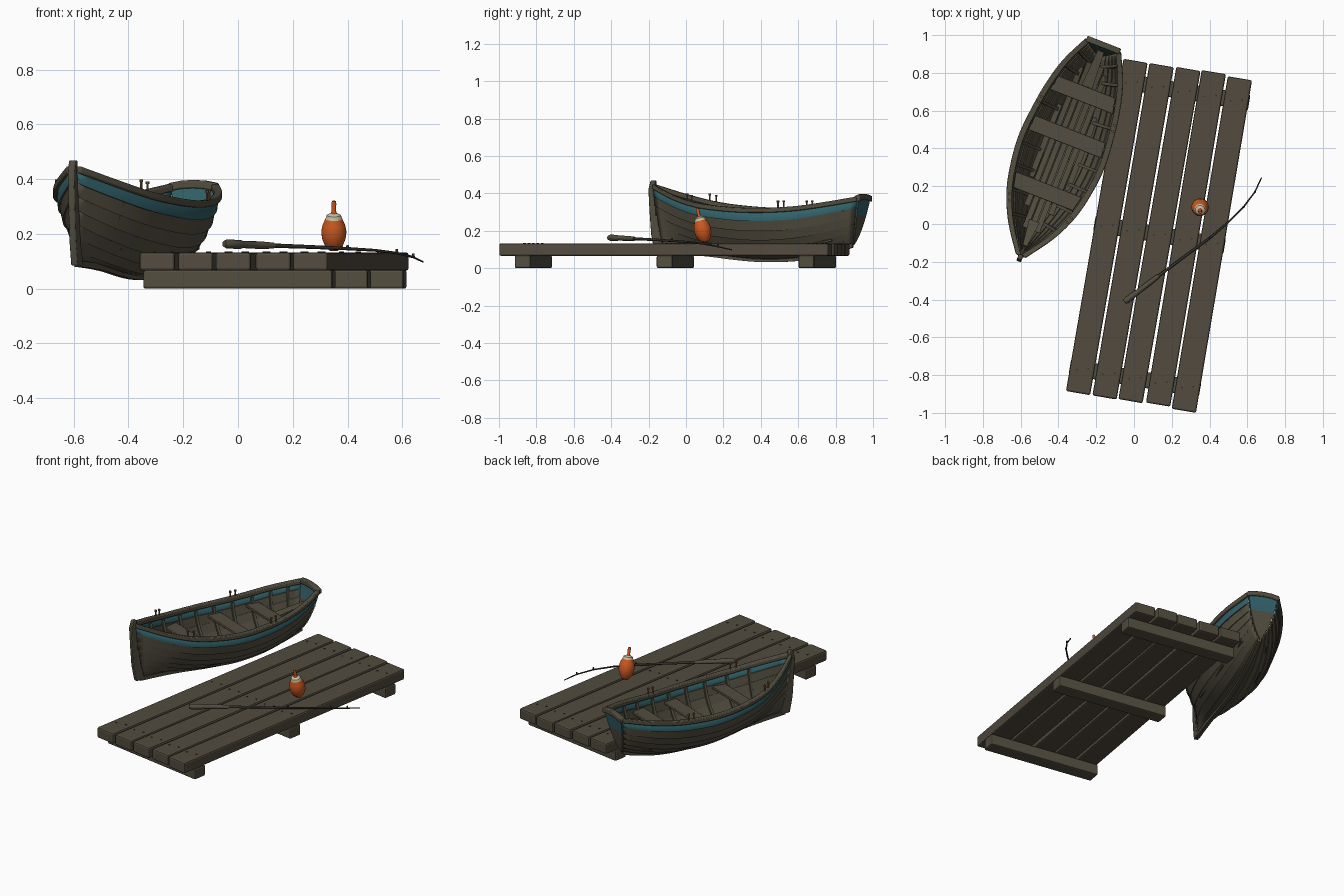
import bpy, bmesh, math, random
from mathutils import Matrix, Vector

random.seed(4)
if "Cube" in bpy.data.objects:
    bpy.data.objects.remove(bpy.data.objects["Cube"])


def material(name, rgb):
    m = bpy.data.materials.new(name)
    m.use_nodes = True
    m.diffuse_color = (*rgb, 1)
    m.node_tree.nodes["Principled BSDF"].inputs["Base Color"].default_value = (*rgb, 1)
    return m


WOOD = material("weathered_wood", (0.085, 0.075, 0.05))
PLANK = material("dock_wood", (0.084, 0.071, 0.049))
TEAL = material("teal_paint", (0.03, 0.12, 0.14))
ORANGE = material("orange_paint", (0.6, 0.1, 0.015))
CREAM = material("cream_paint", (0.6, 0.52, 0.36))
DARK = material("dark_metal", (0.035, 0.03, 0.024))
PEG = material("peg_brown", (0.18, 0.085, 0.035))

BOAT = Matrix.Translation((-0.60, -0.17, 0)) @ Matrix.Rotation(math.radians(-21.4), 4, "Z")
DOCK = Matrix.Translation((0.135, -0.057, 0)) @ Matrix.Rotation(math.radians(-9.7), 4, "Z")


def finish(bm, name, mats, matrix, bevel=0, solid=0, smooth=False):
    if not solid:
        bmesh.ops.recalc_face_normals(bm, faces=bm.faces)
    me = bpy.data.meshes.new(name)
    bm.to_mesh(me)
    bm.free()
    ob = bpy.data.objects.new(name, me)
    bpy.context.collection.objects.link(ob)
    for m in mats:
        me.materials.append(m)
    ob.matrix_world = matrix
    if solid:
        mod = ob.modifiers.new("Thickness", "SOLIDIFY")
        mod.thickness, mod.offset = solid, 0
    if bevel:
        mod = ob.modifiers.new("Bevel", "BEVEL")
        mod.width, mod.segments = bevel, 2
    if smooth:
        bpy.ops.object.select_all(action="DESELECT")
        ob.select_set(True)
        bpy.context.view_layer.objects.active = ob
        bpy.ops.object.shade_smooth_by_angle(angle=math.radians(35))


def box(name, size, matrix, mat, bevel):
    bm = bmesh.new()
    bmesh.ops.create_cube(bm, size=1, matrix=Matrix.Diagonal((*size, 1)))
    finish(bm, name, [mat], matrix, bevel)


def rod(name, radius, depth, matrix, mat):
    bm = bmesh.new()
    bmesh.ops.create_cone(bm, cap_ends=True, segments=8, radius1=radius, radius2=radius, depth=depth)
    finish(bm, name, [mat], matrix)


def bar(name, pts, sides, ups, bevel=0):
    """Rectangular boat timber swept along points; sides and ups are half-extents."""
    bm = bmesh.new()
    rings = []
    for p, s, u in zip(pts, sides, ups):
        rings.append([bm.verts.new(p + a * s + b * u) for a, b in ((-1, -1), (1, -1), (1, 1), (-1, 1))])
    for r, t in zip(rings, rings[1:]):
        for i in range(4):
            j = (i + 1) % 4
            bm.faces.new((r[i], r[j], t[j], t[i]))
    bm.faces.new(rings[0])
    bm.faces.new(rings[-1])
    finish(bm, name, [WOOD], BOAT, bevel, 0, True)


def tube(name, pts, radii, mat):
    cu = bpy.data.curves.new(name, "CURVE")
    cu.dimensions, cu.bevel_depth, cu.bevel_resolution, cu.use_fill_caps = "3D", 1, 2, True
    sp = cu.splines.new("POLY")
    sp.points.add(len(pts) - 1)
    for p, co, r in zip(sp.points, pts, radii):
        p.co, p.radius = (*co, 1), r
    cu.materials.append(mat)
    bpy.context.collection.objects.link(bpy.data.objects.new(name, cu))


# Dock: five long planks on three cross beams, with nails
BEAMS = (-0.77, 0, 0.77)
for v in BEAMS:
    box("cross_beam", (0.70, 0.085, 0.068), DOCK @ Matrix.Translation((0, v, 0.034)), WOOD, 0.008)
for i in range(5):
    x = (i - 2) * 0.141
    tilt = Matrix.Rotation(random.uniform(-0.004, 0.004), 4, "Z")
    place = DOCK @ Matrix.Translation((x, random.uniform(-0.008, 0.008), 0.099)) @ tilt
    box("dock_plank", (0.130, 1.785, 0.066), place, PLANK, 0.009)
    for v in BEAMS:
        for dx in (-0.03, 0.03):
            rod("nail", 0.005, 0.004, DOCK @ Matrix.Translation((x + dx, v + dx / 4, 0.133)), DARK)

# Hull shape: spline keys from bow to stern
LENGTH = 1.2
BREADTH = (0.012, 0.115, 0.182, 0.215, 0.228, 0.217, 0.195, 0.155, 0.085)
SHEER = (0.435, 0.38, 0.34, 0.32, 0.31, 0.31, 0.32, 0.342, 0.37)
KEEL = (0.095, 0.088, 0.077, 0.06, 0.048, 0.048, 0.06, 0.087, 0.125)
ROUND = (0, 0.35, 0.65, 0.75, 0.8, 0.8, 0.75, 0.65, 0.5)


def key(vals, s):
    n = len(vals) - 1
    i = min(int(s * n), n - 1)
    t = s * n - i
    b, c = vals[i], vals[i + 1]
    a = vals[i - 1] if i else 2 * b - c
    d = vals[i + 2] if i + 2 <= n else 2 * c - b
    return b + 0.5 * t * (c - a + t * (2 * a - 5 * b + 4 * c - d + t * (3 * (b - c) + d - a)))


def hull(s, q, side=1, out=0.0):
    """Hull point: s runs bow to stern, q runs keel to sheer."""
    w, lo, hi, th = key(ROUND, s), key(KEEL, s), key(SHEER, s), q * math.pi / 2
    v = key(BREADTH, s) * ((1 - w) * q + w * math.sin(th))
    z = lo + (hi - lo) * ((1 - w) * q + w * (1 - math.cos(th)))
    u = s * LENGTH + (1 - q) * (0.035 * (1 - s) ** 4 - 0.06 * s ** 4)
    n = Vector((q, 0, q - 1)).normalized() * out
    return Vector((side * max(v + n.x, 0), u, z + n.z))


STRAKES, STATIONS = 7, 32
SX, SY, SZ = Vector((1, 0, 0)), Vector((0, 1, 0)), Vector((0, 0, 1))
path = [i / STATIONS for i in range(STATIONS + 1)]

# Overlapping strakes, the top one painted
for side, word in ((-1, "right"), (1, "left")):
    bm = bmesh.new()
    rows = []
    for k in range(STRAKES):
        for q, out in ((k / STRAKES, 0.007 if k else 0), ((k + 1) / STRAKES, 0)):
            rows.append([bm.verts.new(hull(s, q, side, out)) for s in path])
    for r in range(len(rows) - 1):
        for i in range(STATIONS):
            f = bm.faces.new((rows[r][i], rows[r][i + 1], rows[r + 1][i + 1], rows[r + 1][i]))
            f.material_index = int(r == len(rows) - 2)
    finish(bm, word + "_strakes", [WOOD, TEAL], BOAT, 0, 0.006, True)

    # Gunwale follows the sheer
    pts = [hull(s, 1, side) for s in path]
    bar(word + "_gunwale", pts, [SX * 0.016] * len(pts), [SZ * 0.013] * len(pts), 0.005)

    # Ribs inside the planking
    for s in (0.16, 0.26, 0.37, 0.47, 0.57, 0.67, 0.77, 0.86, 0.94):
        qs = [0.15 + 0.1 * j for j in range(9)]
        pts = [hull(s, q, side, -0.006) for q in qs]
        ups = [Vector((side * q, 0, q - 1)).normalized() * 0.006 for q in qs]
        bar(word + "_rib", pts, [SY * 0.008] * len(qs), ups)

    # Paired pegs that hold the oars
    for u in (0.27, 0.81):
        for du in (-0.016, 0.016):
            p = hull((u + du) / LENGTH, 1, side)
            rod(word + "_oar_peg", 0.0045, 0.05, BOAT @ Matrix.Translation(p + SZ * 0.022), PEG)
            rod(word + "_peg_head", 0.0075, 0.01, BOAT @ Matrix.Translation(p + SZ * 0.044), PEG)

# Transom with painted upper part
bm = bmesh.new()
rows = [[bm.verts.new(hull(1, q / STRAKES, side)) for side in (-1, 1)] for q in range(1, STRAKES + 1)]
bm.faces.new((bm.verts.new(hull(1, 0)), rows[0][1], rows[0][0]))
for i, (a, b) in enumerate(zip(rows, rows[1:])):
    bm.faces.new((a[0], a[1], b[1], b[0])).material_index = int(i > 3)
finish(bm, "transom", [WOOD, TEAL], BOAT, 0, 0.016)
edge = [Vector((x * 0.095, LENGTH, key(SHEER, 1) + 0.012 * (1 - x * x))) for x in (-1, -0.5, 0, 0.5, 1)]
bar("transom_cap", edge, [SY * 0.016] * len(edge), [SZ * 0.015] * len(edge), 0.005)

# Stem post and keel
stem = [Vector((0, u, z)) for u, z in ((-0.004, 0.468), (-0.01, 0.42), (0, 0.3), (0.012, 0.18), (0.035, 0.085))]
bar("stem_post", stem, [SX * 0.013] * len(stem), [SY * h for h in (0.013, 0.02, 0.023, 0.026, 0.03)], 0.004)
pts = [hull(s, 0) - SZ * 0.004 for s in path]
bar("keel", pts, [SX * 0.011] * len(pts), [SZ * 0.011] * len(pts))

# Floor slats trimmed to the hull
for i in range(-3, 4):
    v = i * 0.034
    run = [s for s in path if 0.12 < s < 0.93 and hull(s, 0.42).x > abs(v) + 0.014]
    pts = [Vector((v, s * LENGTH, hull(s, 0.38).z)) for s in run]
    bar("floor_slat", pts, [SX * 0.0145] * len(pts), [SZ * 0.005] * len(pts))

# Seats across the boat, and lengthwise boards at stern and bow
for u in (0.366, 0.68, 0.92):
    ss = [(u + d) / LENGTH for d in (-0.042, 0.042)]
    z = hull(u / LENGTH, 0.83).z
    pts = [Vector((0, s * LENGTH, z)) for s in ss]
    bar("seat", pts, [SX * (hull(s, 0.8).x - 0.002) for s in ss], [SZ * 0.008] * 2, 0.003)
bar("stern_board", [Vector((0, 0.96, 0.245)), Vector((0, 1.165, 0.27))], [SX * 0.03, SX * 0.018], [SZ * 0.008] * 2)
bar("bow_board", [Vector((0, 0.06, 0.27)), Vector((0, 0.2, 0.22))], [SX * 0.012, SX * 0.03], [SZ * 0.006] * 2)

# Fishing pole lying across the dock
pole = [(-0.04, -0.405, 0.163), (0.13, -0.275, 0.157), (0.27, -0.17, 0.152), (0.40, -0.075, 0.146),
        (0.5, 0.01, 0.14), (0.58, 0.09, 0.13), (0.64, 0.17, 0.115), (0.675, 0.245, 0.098)]
tube("pole_shaft", pole, (0.008, 0.008, 0.007, 0.006, 0.005, 0.0045, 0.004, 0.003), DARK)
a, b = Vector(pole[0]), Vector(pole[1])
grip = [a.lerp(b, t) for t in (-0.06, 0, 0.3, 0.34, 0.7, 1)]
tube("pole_grip", grip, (0.012, 0.017, 0.016, 0.013, 0.014, 0.011), WOOD)
for i in (3, 5, 6):
    p = Vector(pole[i])
    tube("line_guide", [p, p + SZ * 0.014], (0.006, 0.004), DARK)

# Float: lathed body with cream collar and slim stem
profile = [(0, 0), (0.018, 0.003), (0.033, 0.02), (0.043, 0.046), (0.046, 0.072), (0.041, 0.098),
           (0.031, 0.12), (0.026, 0.134), (0.011, 0.142), (0.008, 0.15), (0.009, 0.178), (0.007, 0.187), (0, 0.19)]
bm = bmesh.new()
vs = [bm.verts.new((r, 0, z)) for r, z in profile]
es = [bm.edges.new(e) for e in zip(vs, vs[1:])]
bmesh.ops.spin(bm, geom=vs + es, axis=(0, 0, 1), cent=(0, 0, 0), angle=math.tau, steps=24)
bmesh.ops.remove_doubles(bm, verts=bm.verts, dist=0.0001)
for f in bm.faces:
    f.material_index = int(0.12 < f.calc_center_median().z < 0.14)
place = Matrix.Translation((0.35, 0.105, 0.138)) @ Matrix.Rotation(math.radians(14), 4, "X")
finish(bm, "fishing_float", [ORANGE, CREAM], place, 0, 0, True)
